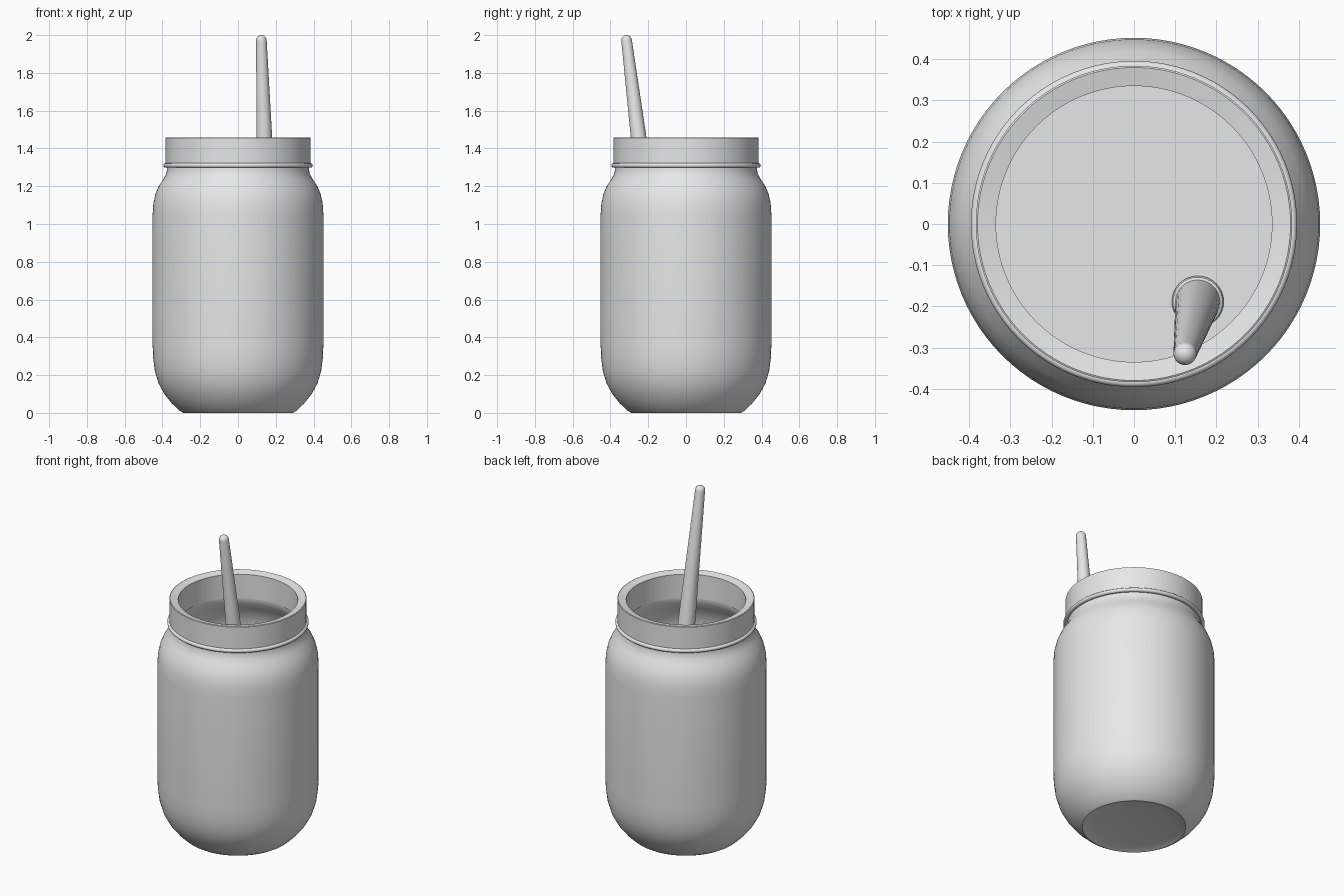
import bpy, bmesh, math
from mathutils import Vector

cube = bpy.data.objects.get("Cube")
if cube:
    bpy.data.objects.remove(cube, do_unlink=True)

grey = bpy.data.materials.new("plain grey")
grey.use_nodes = True
grey.diffuse_color = (0.8, 0.8, 0.8, 1)
grey.node_tree.nodes["Principled BSDF"].inputs["Base Color"].default_value = (0.8, 0.8, 0.8, 1)


def lathe(name, profile, steps=96, origin=(0, 0, 0), axis=(0, 0, 1), closed=False, sharp=35):
    """Spin (radius, height) points about an axis through the origin."""
    bm = bmesh.new()
    verts = [bm.verts.new((r, 0, z)) for r, z in profile]
    pairs = list(zip(verts, verts[1:]))
    if closed:
        pairs.append((verts[-1], verts[0]))
    edges = [bm.edges.new(p) for p in pairs]
    bmesh.ops.spin(bm, geom=verts + edges, cent=(0, 0, 0), axis=(0, 0, 1),
                   angle=2 * math.pi, steps=steps, use_merge=True)
    bmesh.ops.remove_doubles(bm, verts=bm.verts, dist=1e-5)
    bmesh.ops.recalc_face_normals(bm, faces=bm.faces)
    mesh = bpy.data.meshes.new(name)
    bm.to_mesh(mesh)
    bm.free()
    mesh.materials.append(grey)
    ob = bpy.data.objects.new(name, mesh)
    bpy.context.collection.objects.link(ob)
    ob.location = origin
    ob.rotation_euler = Vector((0, 0, 1)).rotation_difference(Vector(axis)).to_euler()
    bpy.ops.object.select_all(action='DESELECT')
    ob.select_set(True)
    bpy.context.view_layer.objects.active = ob
    bpy.ops.object.shade_smooth_by_angle(angle=math.radians(sharp))
    return ob


def ring(radius, z, thick, n=12):
    return [(radius + thick * math.cos(2 * math.pi * i / n),
             z + thick * math.sin(2 * math.pi * i / n)) for i in range(n)]


# Jar wall: recessed base, rounded sides, shoulder, neck, then back down the inside
lathe("jar_body", [
    (0, 0.02), (0.18, 0.02), (0.22, 0.012), (0.26, 0.01), (0.29, 0),
    (0.31, 0.012), (0.35, 0.05), (0.39, 0.10), (0.42, 0.155), (0.44, 0.22),
    (0.449, 0.29), (0.452, 0.36), (0.452, 1.05), (0.448, 1.11), (0.437, 1.16),
    (0.42, 1.2), (0.397, 1.235), (0.381, 1.262), (0.375, 1.29), (0.375, 1.33),
    (0.34, 1.33), (0.34, 1.29), (0.35, 1.26), (0.375, 1.22), (0.405, 1.17),
    (0.42, 1.11), (0.424, 1.04), (0.424, 0.3), (0.39, 0.16), (0.3, 0.06), (0, 0.06)])

# Flat surface inside the jar
lathe("inner_disc", [(0, 0.93), (0.424, 0.93), (0.424, 0.95), (0, 0.95)])

# Open lid band and the bead under it
lathe("lid_band", [(0.335, 1.30), (0.384, 1.30), (0.384, 1.456), (0.38, 1.458),
                   (0.335, 1.448)], closed=True)
lathe("lid_bead", ring(0.384, 1.31, 0.012), closed=True)

# Tapered leaning straw with a rounded tip, and its collar
foot, tip = Vector((0.155, -0.188, 0.95)), Vector((0.123, -0.318, 2.0))
axis = (tip - foot).normalized()
length = (tip - foot).length
r = 0.028
cap = [(r * math.cos(a), length - r + r * math.sin(a))
       for a in (math.pi / 2 * i / 6 for i in range(6))]
lathe("straw", [(0, -0.02), (0.055, -0.02)] + cap + [(0, length)], 32, foot, axis)
lathe("straw_collar", ring(0.054, 0.004, 0.009, 8), 32, foot, axis, closed=True)
